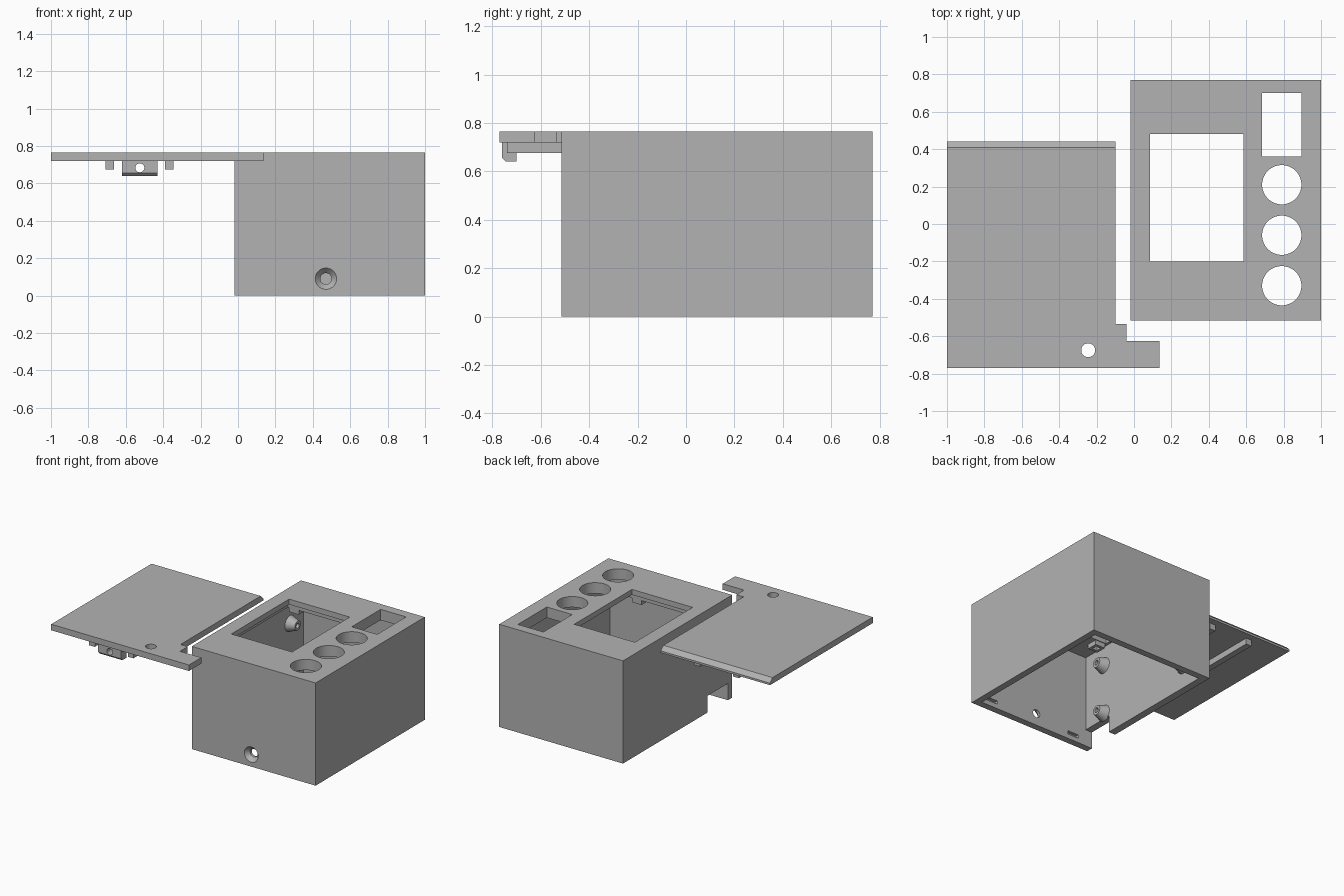
import bpy, bmesh, math
from mathutils import Matrix, Vector

old = bpy.data.objects.get("Cube")
if old:
    bpy.data.objects.remove(old, do_unlink=True)

grey = bpy.data.materials.new("plain grey")
grey.use_nodes = True
COLOR = (0.45, 0.45, 0.45, 1)
grey.diffuse_color = COLOR
grey.node_tree.nodes["Principled BSDF"].inputs["Base Color"].default_value = COLOR


def finish(name, bm):
    bmesh.ops.recalc_face_normals(bm, faces=bm.faces)
    me = bpy.data.meshes.new(name)
    bm.to_mesh(me)
    bm.free()
    ob = bpy.data.objects.new(name, me)
    bpy.context.collection.objects.link(ob)
    me.materials.append(grey)
    return ob


def block(name, x, y, z):
    """Box given by its ranges along the three axes."""
    bm = bmesh.new()
    bmesh.ops.create_cube(bm, size=1)
    for v in bm.verts:
        v.co = Vector([(r[0] + r[1]) / 2 + c * (r[1] - r[0])
                       for r, c in zip((x, y, z), v.co)])
    return finish(name, bm)


def cone(name, start, end, r1, r2, sides=48):
    """Cylinder or cone between two points."""
    a, b = Vector(start), Vector(end)
    bm = bmesh.new()
    turn = (b - a).to_track_quat('Z', 'Y').to_matrix().to_4x4()
    bmesh.ops.create_cone(bm, cap_ends=True, segments=sides, radius1=r1, radius2=r2,
                          depth=(b - a).length,
                          matrix=Matrix.Translation((a + b) / 2) @ turn)
    return finish(name, bm)


def prism(name, points, offset, place):
    """Extrude a 2D outline by an offset vector."""
    bm = bmesh.new()
    face = bm.faces.new([bm.verts.new(place(*p)) for p in points])
    out = bmesh.ops.extrude_face_region(bm, geom=[face])
    verts = [g for g in out["geom"] if isinstance(g, bmesh.types.BMVert)]
    bmesh.ops.translate(bm, verts=verts, vec=offset)
    return finish(name, bm)


def cut(target, *cutters):
    """Subtract each cutter, then remove it."""
    for c in cutters:
        c.hide_render = True
        m = target.modifiers.new("cut", 'BOOLEAN')
        m.operation, m.solver, m.object = 'DIFFERENCE', 'EXACT', c
        bpy.context.view_layer.objects.active = target
        bpy.ops.object.modifier_apply(modifier=m.name)
        bpy.data.objects.remove(c, do_unlink=True)


def smooth(ob):
    bpy.ops.object.select_all(action='DESELECT')
    ob.select_set(True)
    bpy.context.view_layer.objects.active = ob
    bpy.ops.object.shade_smooth_by_angle(angle=math.radians(30))


# Case: open underneath, with a thick roof thinned around the display window
TOP, ROOF = 0.765, 0.685
case = block("case", (-0.02, 1), (-0.515, 0.77), (0, TOP))
cut(case,
    block("cavity", (0.035, 0.95), (-0.465, 0.72), (-0.1, ROOF)),
    block("display_recess", (0.055, 0.64), (-0.23, 0.51), (0.6, 0.725)),
    block("display_window", (0.085, 0.585), (-0.2, 0.48), (0.6, 0.9)),
    block("switch_window", (0.685, 0.895), (0.36, 0.70), (0.6, 0.9)),
    block("cable_notch", (-0.1, 0.036), (-0.466, -0.223), (-0.1, 0.125)))
for y in (-0.33, -0.06, 0.21):
    cut(case, cone("knob_hole", (0.79, y, 0.6), (0.79, y, 0.9), 0.105, 0.105, 64))

# Countersunk screw hole and two shallow slots in the front wall
cut(case,
    cone("screw_hole", (0.47, -0.6, 0.09), (0.47, -0.4, 0.09), 0.03, 0.03),
    cone("countersink", (0.47, -0.516, 0.09), (0.47, -0.485, 0.09), 0.058, 0.03))
for x in (0.146, 0.86):
    cut(case, block("slot", (x - 0.045, x + 0.045), (-0.49, -0.4), (0.035, 0.06)))
smooth(case)

# Conical board mounts on the side wall
for y in (-0.275, 0.56):
    for z in (0.17, 0.54):
        boss = cone("board_mount", (0.03, y, z), (0.1, y, z), 0.06, 0.035)
        cut(boss, cone("pilot", (0.05, y, z), (0.2, y, z), 0.018, 0.018, 24))
        smooth(boss)

# Square display mounts under the roof
for x in (0.10, 0.57):
    for y in (-0.275, 0.555):
        post = block("display_mount", (x - 0.04, x + 0.04), (y - 0.04, y + 0.04), (0.65, 0.69))
        cut(post, block("pilot", (x - 0.02, x + 0.02), (y - 0.02, y + 0.02), (0.6, 0.68)))

# Lid: stepped tab at the front and a bevel along the back edge
LOW = 0.72
outline = [(-1, -0.77), (0.135, -0.77), (0.135, -0.625), (-0.04, -0.625),
           (-0.04, -0.535), (-0.1, -0.535), (-0.1, 0.44), (-1, 0.44)]
lid = prism("lid", outline, (0, 0, TOP - LOW), lambda x, y: (x, y, LOW))
bevel = [(0.41, TOP), (0.45, 0.725), (0.5, 0.725), (0.5, 0.8), (0.41, 0.8)]
cut(lid,
    prism("bevel_cut", bevel, (1.4, 0, 0), lambda y, z: (-1.2, y, z)),
    cone("cable_hole", (-0.245, -0.675, 0.6), (-0.245, -0.675, 0.9), 0.037, 0.037))
smooth(lid)

# Stiffening ribs and screw block under the lid
for x in (-0.685, -0.367):
    block("lid_rib", (x - 0.023, x + 0.023), (-0.74, 0.39), (0.675, LOW + 0.005))
profile = [(-0.76, 0.725), (-0.76, 0.655), (-0.745, 0.64), (-0.70, 0.64), (-0.70, 0.725)]
clip = prism("screw_block", profile, (0.19, 0, 0), lambda y, z: (-0.62, y, z))
cut(clip, cone("screw_bore", (-0.525, -0.8, 0.683), (-0.525, -0.65, 0.683), 0.024, 0.024))
smooth(clip)
